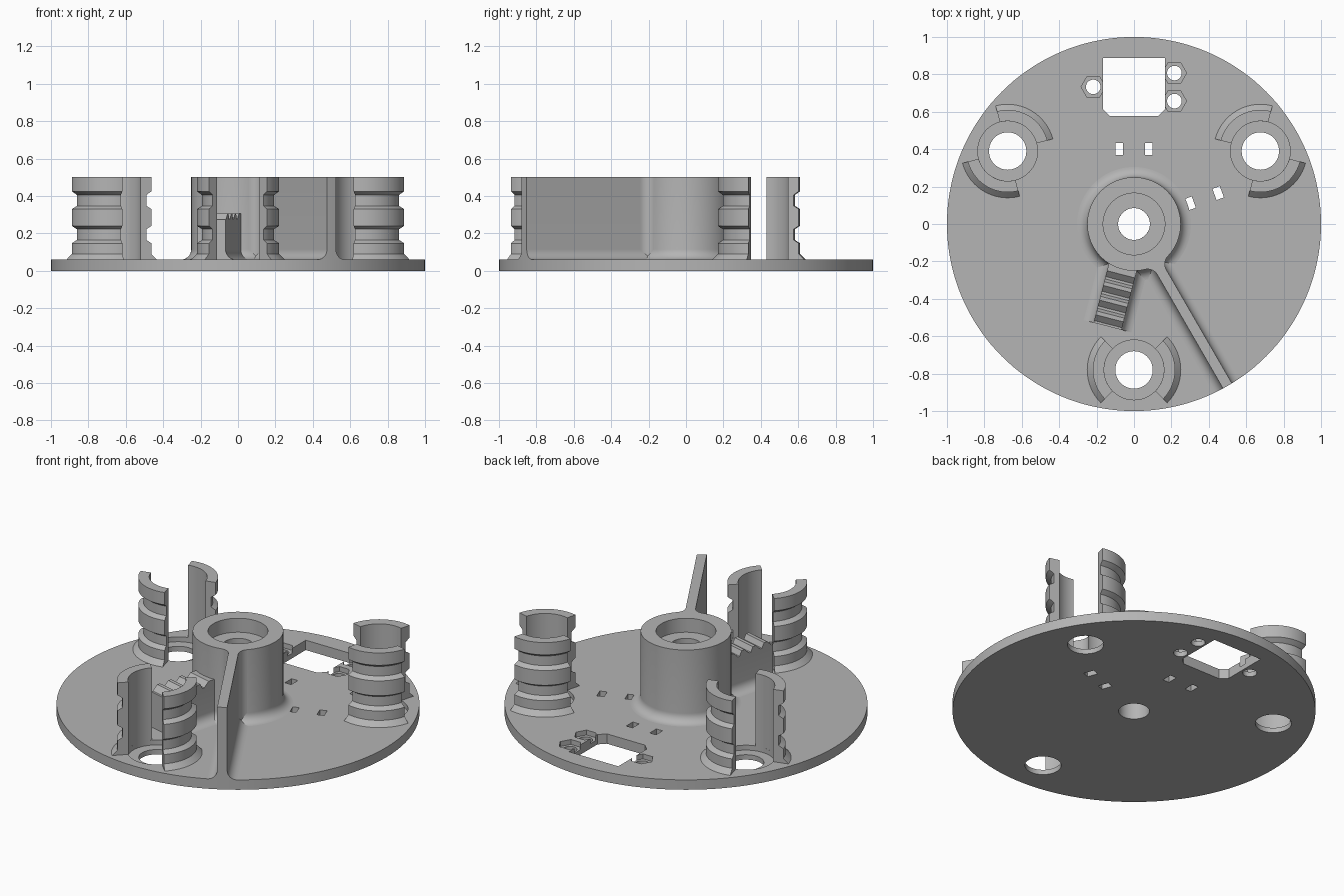
import bpy, bmesh, math
from mathutils import Matrix, Vector

cube = bpy.data.objects.get("Cube")
if cube:
    bpy.data.objects.remove(cube, do_unlink=True)

grey = bpy.data.materials.new("plain_grey")
grey.use_nodes = True
grey.diffuse_color = (0.46, 0.46, 0.46, 1)
grey.node_tree.nodes["Principled BSDF"].inputs["Base Color"].default_value = (0.46, 0.46, 0.46, 1)

PLATE, TOP, FILLET = 0.06, 0.5, 0.055
SUNK = PLATE - 0.003


def finish(name, bm):
    bmesh.ops.recalc_face_normals(bm, faces=bm.faces)
    mesh = bpy.data.meshes.new(name)
    bm.to_mesh(mesh)
    bm.free()
    mesh.materials.append(grey)
    obj = bpy.data.objects.new(name, mesh)
    bpy.context.collection.objects.link(obj)
    return obj


def prism(name, points, low, high, matrix=None):
    """Extrude a flat outline from low to high, then reorient it."""
    bm = bmesh.new()
    a = [bm.verts.new((p[0], p[1], low)) for p in points]
    b = [bm.verts.new((p[0], p[1], high)) for p in points]
    bm.faces.new(a)
    bm.faces.new(b)
    for i in range(len(a)):
        j = (i + 1) % len(a)
        bm.faces.new((a[i], a[j], b[j], b[i]))
    if matrix:
        bm.transform(matrix)
    return finish(name, bm)


def revolve(name, profile, start=0, sweep=360, steps=96):
    """Spin a closed (radius, height) profile, capping partial sweeps."""
    bm = bmesh.new()
    full = sweep == 360
    rings = []
    for i in range(steps if full else steps + 1):
        t = math.radians(start + sweep * i / steps)
        rings.append([bm.verts.new((r * math.cos(t), r * math.sin(t), z)) for r, z in profile])
    n = len(profile)
    for i in range(steps):
        a, b = rings[i], rings[(i + 1) % len(rings)]
        for k in range(n):
            m = (k + 1) % n
            bm.faces.new((a[k], b[k], b[m], a[m]))
    if not full:
        bm.faces.new(rings[0])
        bm.faces.new(rings[-1])
    return finish(name, bm)


def circle(x, y, r, n=48):
    return [(x + r * math.cos(math.tau * i / n), y + r * math.sin(math.tau * i / n)) for i in range(n)]


def rectangle(x, y, w, h, degrees=0):
    turn = Matrix.Rotation(math.radians(degrees), 2)
    corners = [(-1, -1), (1, -1), (1, 1), (-1, 1)]
    return [Vector((x, y)) + turn @ Vector((i * w / 2, j * h / 2)) for i, j in corners]


def boolean(obj, cutter, operation="DIFFERENCE"):
    mod = obj.modifiers.new("cut", "BOOLEAN")
    mod.object, mod.operation, mod.solver = cutter, operation, "EXACT"
    bpy.context.view_layer.objects.active = obj
    bpy.ops.object.modifier_apply(modifier=mod.name)
    bpy.data.objects.remove(cutter, do_unlink=True)


def cut(obj, points, floor=-0.1):
    boolean(obj, prism("cutter", points, floor, 0.2))


def fillet_arc(wall):
    """Concave curve from the plate up to a wall."""
    return [(wall + FILLET * (1 - math.sin(t)), PLATE + FILLET * (1 - math.cos(t)))
            for t in (math.pi / 2 * i / 8 for i in range(9))]


def bar_section(half, top):
    side = [(half + FILLET, SUNK)] + fillet_arc(half) + [(half, top)]
    return side + [(-y, z) for y, z in reversed(side)]


# Base plate with its openings
plate = prism("base_plate", circle(0, 0, 1, 144), 0, PLATE)
cut(plate, circle(0, 0, 0.085))
post_centres = []
for angle in (270, 30, 150):
    t = math.radians(angle)
    x, y = 0.78 * math.cos(t), 0.78 * math.sin(t)
    post_centres.append((angle, x, y))
    cut(plate, circle(x, y, 0.16), 0.03)
    cut(plate, circle(x, y, 0.1))

# Window with two clipped corners
cut(plate, [(-0.166, 0.888), (-0.166, 0.615), (-0.128, 0.577),
            (0.128, 0.577), (0.166, 0.615), (0.166, 0.888)])

# Hexagonal nut pockets and screw holes
for x, y in ((-0.218, 0.733), (0.216, 0.807), (0.216, 0.657)):
    cut(plate, circle(x, y, 0.065, 6), 0.03)
    cut(plate, circle(x, y, 0.039, 32))

# Small tie slots
for x, y, turn in ((-0.079, 0.4, 0), (0.079, 0.4, 0), (0.3, 0.11, 20), (0.45, 0.165, 20)):
    cut(plate, rectangle(x, y, 0.042, 0.064, turn))

# Central hub with counterbore and filleted foot
revolve("hub", [(0.085, SUNK), (0.25 + FILLET, SUNK)] + fillet_arc(0.25)
        + [(0.25, TOP), (0.165, TOP), (0.165, 0.415), (0.085, 0.415)])

# Grooved split posts: two curved walls around each hole
outer = [(0.25, SUNK), (0.25, PLATE), (0.22, 0.09), (0.22, 0.147), (0.192, 0.165),
         (0.192, 0.222), (0.22, 0.24), (0.22, 0.33), (0.192, 0.347), (0.192, 0.405),
         (0.22, 0.425), (0.22, TOP)]
for n, (angle, x, y) in enumerate(post_centres, 1):
    for side, offset in (("a", 45), ("b", 225)):
        wall = revolve(f"post_{n}_wall_{side}", [(0.16, SUNK)] + outer + [(0.16, TOP)],
                       angle + offset, 90, 24)
        wall.location = (x, y, 0)

# Radial divider wall, trimmed to the plate rim
along_x = Matrix(((0, 0, 1, 0), (1, 0, 0, 0), (0, 1, 0, 0), (0, 0, 0, 1)))
turn_wall = Matrix.Rotation(math.radians(300), 4, "Z")
half = 0.0275
divider = prism("divider_wall", bar_section(half, TOP), 0.2, 1.1, turn_wall @ along_x)
boolean(divider, prism("rim_cutter", circle(0, 0, 1, 144), -0.1, 1), "INTERSECT")

# Rounded web where the divider meets the hub
rf = 0.06
cy = half + rf
cx = math.sqrt((0.25 + rf) ** 2 - cy ** 2)
tangent = math.pi + math.atan2(cy, cx)
web = [(0.2, 0.05)]
for i in range(11):
    t = tangent + (1.5 * math.pi - tangent) * i / 10
    web.append((cx + rf * math.cos(t), cy + rf * math.sin(t)))
web += [(x, -y) for x, y in reversed(web)]
prism("divider_web", web, SUNK, TOP, turn_wall)

# Toothed rack: filleted body with a sawtooth crest
turn_rack = Matrix.Rotation(math.radians(255.5), 4, "Z")
crest, valley, rack_half, rack_end = 0.305, 0.275, 0.077, 0.565
prism("rack_body", bar_section(rack_half, valley), 0.2, rack_end, turn_rack @ along_x)
teeth = [(0.2, valley - 0.02), (0.2, crest)]
for i in range(4):
    d = 0.295 + 0.081 * i
    teeth += [(d - 0.017, crest), (d + 0.015, valley)]
    if i < 3:
        teeth += [(d + 0.028, valley), (d + 0.043, crest)]
teeth += [(rack_end, valley), (rack_end, valley - 0.02)]
across_y = Matrix(((1, 0, 0, 0), (0, 0, 1, 0), (0, 1, 0, 0), (0, 0, 0, 1)))
prism("rack_teeth", teeth, -rack_half, rack_half, turn_rack @ across_y)

# Smooth the curved walls, keeping hard edges
bpy.ops.object.select_all(action="DESELECT")
for obj in bpy.context.collection.objects:
    if obj.type == "MESH" and grey.name in obj.data.materials:
        obj.select_set(True)
        bpy.context.view_layer.objects.active = obj
bpy.ops.object.shade_smooth_by_angle(angle=math.radians(25))
